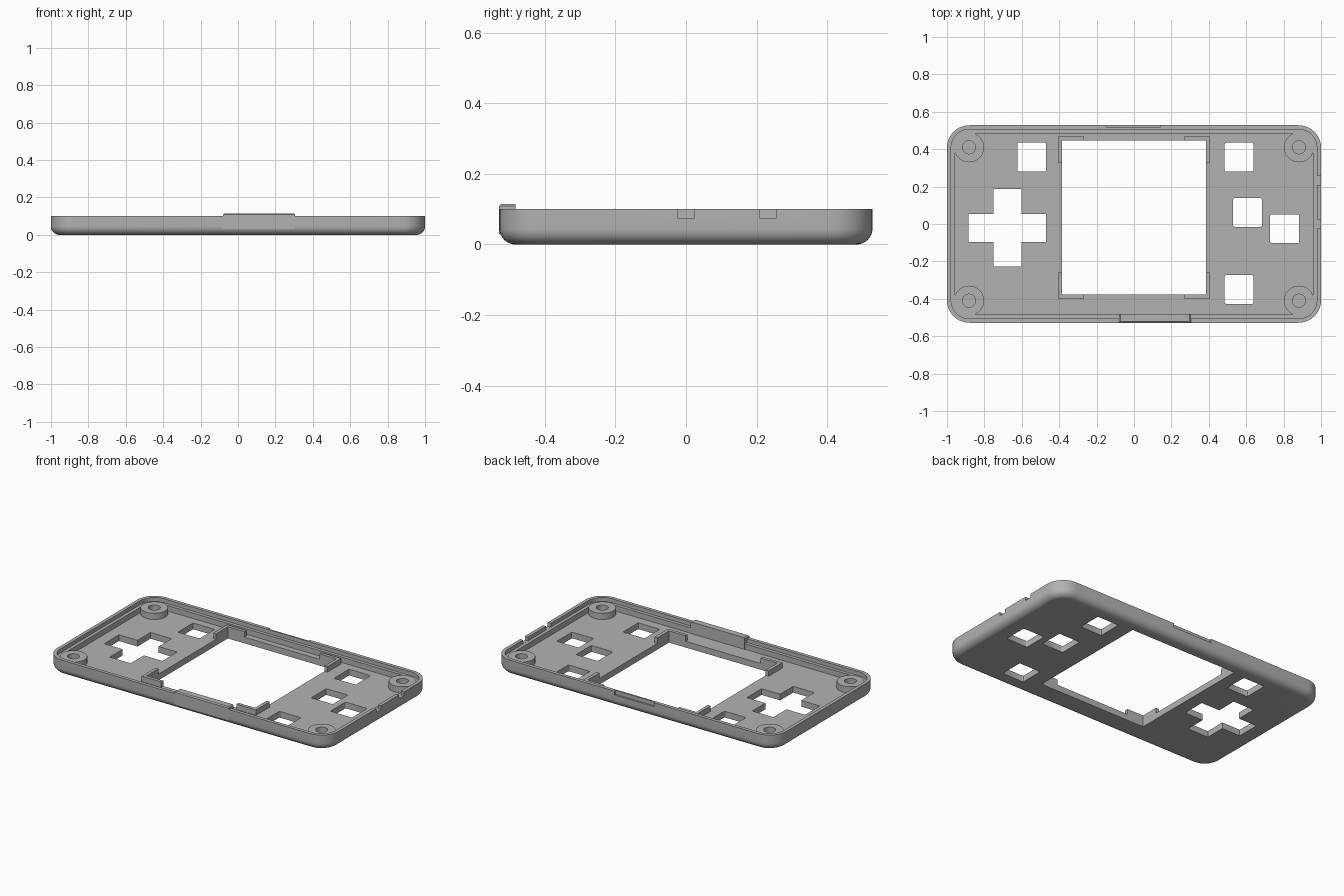
import bpy, bmesh
from math import pi, cos, sin, radians

cube = bpy.data.objects.get("Cube")
if cube:
    bpy.data.objects.remove(cube, do_unlink=True)

grey = bpy.data.materials.new("plain grey plastic")
grey.use_nodes = True
grey.diffuse_color = (0.45, 0.45, 0.45, 1)
grey.node_tree.nodes["Principled BSDF"].inputs["Base Color"].default_value = (0.45, 0.45, 0.45, 1)

HX, HY, RIM, FLOOR, LEDGE = 1.0, 0.528, 0.10, 0.04, 0.075


def finish(name, bm):
    bmesh.ops.recalc_face_normals(bm, faces=bm.faces)
    mesh = bpy.data.meshes.new(name)
    bm.to_mesh(mesh)
    bm.free()
    mesh.materials.append(grey)
    obj = bpy.data.objects.new(name, mesh)
    bpy.context.collection.objects.link(obj)
    return obj


def smooth(obj):
    bpy.ops.object.select_all(action="DESELECT")
    obj.select_set(True)
    bpy.context.view_layer.objects.active = obj
    bpy.ops.object.shade_smooth_by_angle(angle=radians(30))


def rounded(hx, hy, r, cx=0, cy=0, steps=10):
    """Outline of a rectangle with rounded corners."""
    pts = []
    for k, (sx, sy) in enumerate([(1, 1), (-1, 1), (-1, -1), (1, -1)]):
        for i in range(steps + 1):
            a = (k + i / steps) * pi / 2
            pts.append((cx + sx * (hx - r) + r * cos(a), cy + sy * (hy - r) + r * sin(a)))
    return pts


def stack(name, rings):
    """Skin through (outline, height) rings and cap both ends."""
    bm = bmesh.new()
    loops = [[bm.verts.new((x, y, z)) for x, y in pts] for pts, z in rings]
    for a, b in zip(loops, loops[1:]):
        for i in range(len(a)):
            j = (i + 1) % len(a)
            bm.faces.new((a[i], a[j], b[j], b[i]))
    bm.faces.new(loops[0])
    bm.faces.new(loops[-1])
    return finish(name, bm)


def box(name, x0, x1, y0, y1, z0, z1):
    pts = [(x0, y0), (x1, y0), (x1, y1), (x0, y1)]
    return stack(name, [(pts, z0), (pts, z1)])


def cut(target, cutter):
    cutter.hide_render = True
    mod = target.modifiers.new("cut", "BOOLEAN")
    mod.operation, mod.solver, mod.object = "DIFFERENCE", "EXACT", cutter
    bpy.context.view_layer.objects.active = target
    bpy.ops.object.modifier_apply(modifier=mod.name)
    bpy.data.objects.remove(cutter, do_unlink=True)


# Tray: filleted underside, thin lip, inner ledge and floor
def inset(d):
    return rounded(HX - d, HY - d, 0.12 - d)


FILLET = 0.045
rings = []
for i in range(9):
    a = i / 8 * pi / 2
    rings.append((inset(FILLET * (1 - sin(a))), FILLET * (1 - cos(a))))
rings += [(inset(0), RIM), (inset(0.022), RIM), (inset(0.022), LEDGE),
          (inset(0.043), LEDGE), (inset(0.043), FLOOR)]
shell = stack("faceplate_shell", rings)

# Screen window
WX, WY0, WY1 = 0.385, -0.377, 0.447
cut(shell, box("window_cutter", -WX, WX, WY0, WY1, -0.1, 0.3))

# Square button holes
for x, y in [(-0.547, 0.358), (0.562, 0.358), (0.607, 0.062), (0.805, -0.025), (0.562, -0.35)]:
    pts = rounded(0.077, 0.077, 0.008, x, y, 3)
    cut(shell, stack("button_cutter", [(pts, -0.1), (pts, 0.3)]))

# Cross-shaped pad hole
a, b = 0.075, 0.207
plus = [(a, a), (a, b), (-a, b), (-a, a), (-b, a), (-b, -a),
        (-a, -a), (-a, -b), (a, -b), (a, -a), (b, -a), (b, a)]
plus = [(x - 0.677, y - 0.021) for x, y in plus]
cut(shell, stack("cross_cutter", [(plus, -0.1), (plus, 0.3)]))

# Side notches in the rim and shallow recess at the back
for y in (0.0, 0.232):
    cut(shell, box("notch_cutter", 0.97, 1.1, y - 0.024, y + 0.024, LEDGE + 0.0005, 0.3))
cut(shell, box("recess_cutter", -0.144, 0.139, 0.516, 0.6, LEDGE, 0.3))
smooth(shell)


# Corner screw bosses with blind holes
def circle(r, cx, cy, n=40):
    return [(cx + r * cos(2 * pi * i / n), cy + r * sin(2 * pi * i / n)) for i in range(n)]


for side, sx in (("left", 1), ("right", -1)):
    for end, sy in (("back", 1), ("front", -1)):
        x, y = sx * 0.882, sy * 0.41
        boss = stack(f"{end}_{side}_screw_boss", [
            (circle(0.08, x, y), 0.03), (circle(0.08, x, y), 0.08),
            (circle(0.035, x, y), 0.08), (circle(0.035, x, y), FLOOR + 0.002)])
        smooth(boss)

        # L-shaped bracket at the matching window corner
        edge = WY1 if sy > 0 else WY0
        t, arm = 0.021, 0.118
        ell = [(WX, edge), (WX - arm, edge), (WX - arm, edge + sy * t),
               (WX + t, edge + sy * t), (WX + t, edge - sy * arm), (WX, edge - sy * arm)]
        ell = [(sx * px, py) for px, py in ell]
        stack(f"{end}_{side}_window_bracket", [(ell, FLOOR - 0.005), (ell, LEDGE)])

# Raised tab on the front wall, with a softened top
x0, x1, y0, y1 = -0.08, 0.305, -HY - 0.001, -0.482


def tab_ring(d):
    return [(x0 + d, y0 + d), (x1 - d, y0 + d), (x1 - d, y1), (x0 + d, y1)]


stack("front_tab", [(tab_ring(0), 0.03), (tab_ring(0), 0.109), (tab_ring(0.007), 0.115)])
